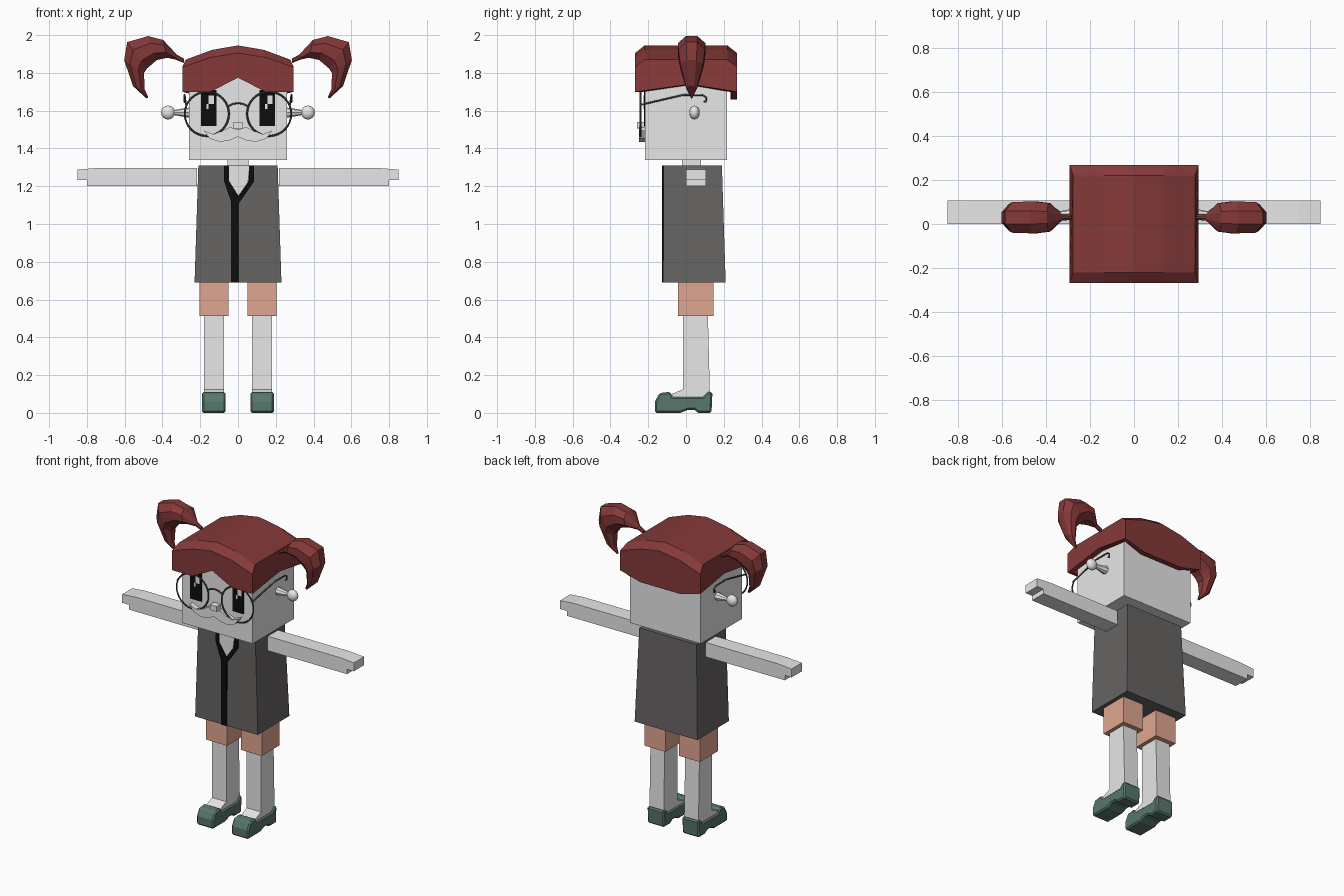
import bpy, bmesh
from math import cos, sin, pi, radians
from mathutils import Vector

cube = bpy.data.objects.get("Cube")
if cube:
    bpy.data.objects.remove(cube, do_unlink=True)


def material(name, *rgb):
    mat = bpy.data.materials.new(name)
    mat.use_nodes = True
    colour = (*rgb, 1)
    mat.diffuse_color = colour
    mat.node_tree.nodes["Principled BSDF"].inputs["Base Color"].default_value = colour
    return mat


pale = material("pale grey", .8, .8, .8)
red = material("dark red hair", .235, .04, .04)
charcoal = material("charcoal cloth", .135, .127, .125)
black = material("black", .004, .004, .004)
tan = material("tan cloth", .75, .38, .28)
green = material("dull green", .097, .185, .147)
wire = material("dark wire", .08, .075, .075)


def make(name, verts, faces, mat):
    mesh = bpy.data.meshes.new(name)
    mesh.from_pydata(verts, [], faces)
    bm = bmesh.new()
    bm.from_mesh(mesh)
    bmesh.ops.recalc_face_normals(bm, faces=bm.faces)
    bm.to_mesh(mesh)
    bm.free()
    mesh.materials.append(mat)
    obj = bpy.data.objects.new(name, mesh)
    bpy.context.collection.objects.link(obj)
    return obj


def skin(name, rings, mat):
    """Join equal rings of points and close both ends."""
    n = len(rings[0])
    verts = [p for ring in rings for p in ring]
    faces = [(r * n + i, r * n + (i + 1) % n, (r + 1) * n + (i + 1) % n, (r + 1) * n + i)
             for r in range(len(rings) - 1) for i in range(n)]
    faces += [tuple(range(n)), tuple(range(len(verts) - n, len(verts)))]
    return make(name, verts, faces, mat)


def across(name, profile, x, mat):
    """Extrude a (y, z) profile along x."""
    return skin(name, [[(a, y, z) for y, z in profile] for a in x], mat)


def deep(name, profile, y, mat):
    """Extrude an (x, z) profile along y."""
    return skin(name, [[(x, b, z) for x, z in profile] for b in y], mat)


def box(name, x, y, z, mat):
    return deep(name, [(x[0], z[0]), (x[1], z[0]), (x[1], z[1]), (x[0], z[1])], y, mat)


def tube(name, points, radius, mat):
    curve = bpy.data.curves.new(name, "CURVE")
    curve.dimensions = "3D"
    curve.bevel_depth = radius
    curve.bevel_resolution = 1
    curve.use_fill_caps = True
    spline = curve.splines.new("POLY")
    spline.points.add(len(points) - 1)
    for point, co in zip(spline.points, points):
        point.co = (*co, 1)
    curve.materials.append(mat)
    obj = bpy.data.objects.new(name, curve)
    bpy.context.collection.objects.link(obj)
    bpy.ops.object.select_all(action="DESELECT")
    obj.select_set(True)
    bpy.context.view_layer.objects.active = obj
    bpy.ops.object.convert(target="MESH")


def primitive(name, mat):
    obj = bpy.context.object
    obj.name = name
    obj.data.materials.append(mat)
    bpy.ops.object.shade_smooth_by_angle(angle=radians(50))
    return obj


# Head, neck and tapered coat
box("head", (-.26, .26), (-.217, .217), (1.34, 1.84), pale)
box("neck", (-.055, .055), (-.02, .08), (1.3, 1.35), pale)
skin("coat", [[(-w, f, z), (w, f, z), (w, b, z), (-w, b, z)]
              for w, f, b, z in ((.23, -.121, .21, .69), (.21, -.118, .19, 1.31))], charcoal)

# Shirt opening, lapels and front band
trim = (-.127, -.118)
deep("shirt_opening", [(-.06, 1.308), (.06, 1.308), (.05, 1.22), (0, 1.14), (-.05, 1.22)],
     (-.124, -.117), pale)
box("coat_band", (-.037, .005), trim, (.69, 1.13), black)
deep("right_lapel", [(-.075, 1.311), (-.048, 1.311), (-.048, 1.23), (.005, 1.145),
                     (.005, 1.12), (-.037, 1.12), (-.075, 1.23)], trim, black)
deep("left_lapel", [(.085, 1.311), (.058, 1.311), (.058, 1.23), (-.005, 1.14),
                    (.005, 1.11), (.085, 1.225)], trim, black)

# Hair cap: front-to-back strips laid side by side, with a wavy hem
columns = [  # x, front hem, back hem, crown height
    (-.295, 1.7, 1.7, 1.87), (-.145, 1.7, 1.66, 1.922), (0, 1.775, 1.66, 1.945),
    (.145, 1.7, 1.66, 1.922), (.295, 1.7, 1.7, 1.87)]
verts = []
for x, front, back, top in columns:
    verts += [(x, -.27, front), (x, -.27, top - .04), (x * .94, -.22, top),
              (x * .94, .22, top), (x, .27, top - .04), (x, .27, back)]
faces = [(c * 6 + r, c * 6 + r + 1, c * 6 + r + 7, c * 6 + r + 6)
         for c in range(4) for r in range(5)]
for first, x in ((0, -.295), (24, .295)):
    verts.append((x, .02, 1.74))
    faces.append((*range(first, first + 6), len(verts) - 1))
hair = make("hair_cap", verts, faces, red)
shell = hair.modifiers.new("thickness", "SOLIDIFY")
shell.thickness = .035
shell.offset = -1

# Pigtail sections: outer point, inner point, half width
pigtail = [((.285, 1.875), (.285, 1.852), .012), ((.325, 1.898), (.33, 1.87), .014),
           ((.397, 1.975), (.375, 1.88), .065), ((.476, 1.995), (.43, 1.868), .073),
           ((.587, 1.963), (.48, 1.825), .07), ((.603, 1.868), (.497, 1.8), .06),
           ((.556, 1.73), (.495, 1.715), .03), ((.485, 1.665), (.475, 1.672), .004)]

shoe = [(-.165, 0), (-.165, .06), (-.14, .105), (-.085, .112), (-.07, .085), (.09, .085),
        (.115, .11), (.14, .11), (.135, 0), (.065, 0), (.045, .016), (.01, .016), (-.03, 0)]
leg = [(-.016, .52), (.116, .52), (.127, .07), (-.075, .07), (-.075, .1), (-.016, .125)]

for s, side in ((-1, "right_"), (1, "left_")):
    # Pigtail
    rings = []
    for outer, inner, width in pigtail:
        a, b = Vector(outer), Vector(inner)
        ring = []
        for k in range(8):
            t = (k + .5) * pi / 4
            p = (a + b) / 2 + (a - b) / 2 * cos(t) * 1.08
            ring.append((s * p.x, .03 + width * sin(t) * 1.08, p.y))
        rings.append(ring)
    skin(side + "pigtail", rings, red)

    # Ear on a flared stem
    skin(side + "ear_stem", [[(s * x, .045 + r * cos(k * pi / 4), 1.59 + r * sin(k * pi / 4))
                              for k in range(8)]
                             for x, r in ((.25, .027), (.28, .024), (.34, .013), (.36, .013))], pale)
    bpy.ops.mesh.primitive_uv_sphere_add(segments=12, ring_count=8, radius=.037,
                                         location=(s * .37, .045, 1.59))
    primitive(side + "ear_ball", pale).scale.y = .75

    # Arm with a stepped hand
    deep(side + "arm", [(s * x, z) for x, z in
                        ((.218, 1.2), (.8, 1.2), (.8, 1.232), (.85, 1.232), (.85, 1.288),
                         (.75, 1.296), (.218, 1.296))], (0, .107), pale)

    # Shorts, leg and shoe
    box(side + "shorts", (s * .05, s * .204), (-.042, .146), (.513, .7), tan)
    across(side + "leg", leg, (s * .075, s * .18), pale)
    foot = across(side + "shoe", shoe, (s * .066, s * .19), green)
    bevel = foot.modifiers.new("soft edges", "BEVEL")
    bevel.width = .009
    bevel.segments = 1
    bevel.limit_method = "ANGLE"
    bevel.angle_limit = radians(50)

    # Eye with highlights
    e = s * .155
    box(side + "eye", (e - .041, e + .041), (-.222, -.215), (1.52, 1.71), black)
    box(side + "eye_glint", (e, e + .028), (-.224, -.218), (1.635, 1.68), pale)
    box(side + "eye_spark", (e - .012, e), (-.224, -.218), (1.61, 1.635), pale)

    # Spectacle rim and temple
    bpy.ops.mesh.primitive_torus_add(major_segments=32, minor_segments=6, major_radius=.117,
                                     minor_radius=.005, location=(s * .165, -.241, 1.583),
                                     rotation=(pi / 2, 0, 0))
    primitive(side + "rim", wire)
    tube(side + "temple", [(s * x, y, z) for x, y, z in
                           ((.275, -.245, 1.63), (.283, -.016, 1.683), (.283, .09, 1.682),
                            (.283, .107, 1.67), (.283, .107, 1.645), (.283, .095, 1.65))], .005, wire)

# Bridge, nose and moustache
tube("bridge", [(x, -.241, 1.64 - 6 * x * x) for x in (-.053, -.025, 0, .025, .053)], .005, wire)
box("nose", (-.024, .024), (-.26, -.21), (1.505, 1.54), pale)
half = [(.045, 1.513), (.09, 1.488), (.13, 1.475), (.182, 1.496), (.15, 1.452),
        (.095, 1.435), (.045, 1.442)]
deep("moustache", [(0, 1.5)] + half + [(0, 1.462)] + [(-x, z) for x, z in reversed(half)],
     (-.25, -.215), pale)
